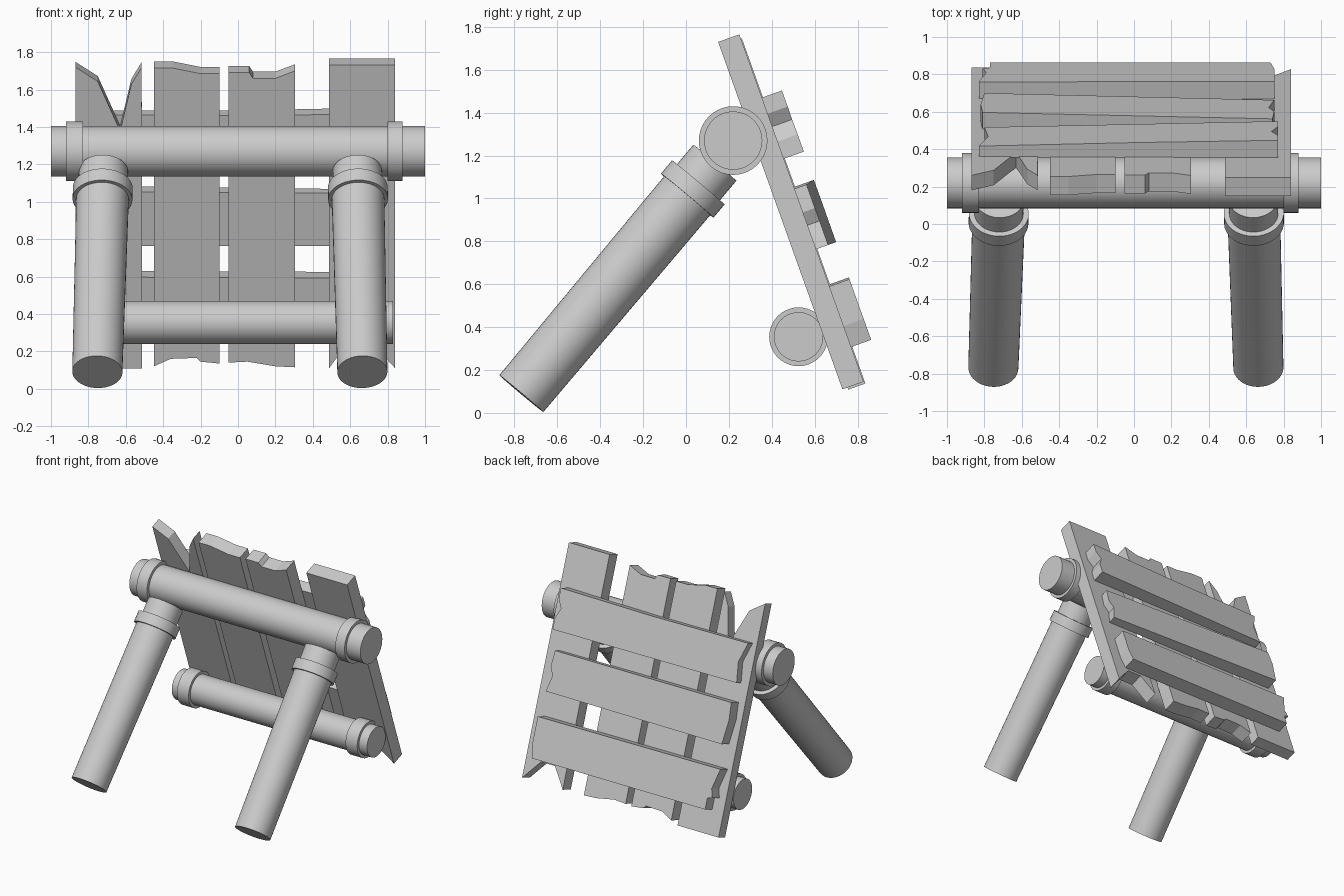
import bpy, bmesh
from mathutils import Vector, Matrix

cube = bpy.data.objects.get("Cube")
if cube:
    bpy.data.objects.remove(cube)

# One plain grey for everything
grey = bpy.data.materials.new("plain_grey")
grey.use_nodes = True
COLOR = (0.6, 0.6, 0.6, 1)
grey.diffuse_color = COLOR
grey.node_tree.nodes["Principled BSDF"].inputs["Base Color"].default_value = COLOR


def finish(name, bm, smooth=False):
    bmesh.ops.recalc_face_normals(bm, faces=bm.faces[:])
    mesh = bpy.data.meshes.new(name)
    bm.to_mesh(mesh)
    bm.free()
    mesh.materials.append(grey)
    obj = bpy.data.objects.new(name, mesh)
    bpy.context.collection.objects.link(obj)
    if smooth:
        bpy.ops.object.select_all(action='DESELECT')
        obj.select_set(True)
        bpy.context.view_layer.objects.active = obj
        bpy.ops.object.shade_smooth_by_angle()
    return obj


def log(name, start, end, r1, r2=None):
    """Round log between two points."""
    start, end = Vector(start), Vector(end)
    axis = end - start
    place = Matrix.Translation((start + end) / 2) @ axis.to_track_quat('Z', 'Y').to_matrix().to_4x4()
    bm = bmesh.new()
    bmesh.ops.create_cone(bm, cap_ends=True, segments=40, radius1=r1,
                          radius2=r2 or r1, depth=axis.length, matrix=place)
    return finish(name, bm, smooth=True)


# Leaning panel frame: "up" along the boards, "back" through their thickness
BASE = Vector((0, 0.769, 0))
UP = Vector((0, -0.337, 0.9416))
BACK = Vector((0, 0.9416, 0.337))


def board(name, outline, depth, thick_right, thick_left):
    """Extrude an (x, height) outline in the leaning panel, tapering along x."""
    bm = bmesh.new()
    verts = [bm.verts.new(BASE + Vector((x, 0, 0)) + UP * (h / UP.z) + BACK * depth)
             for x, h in outline]
    face = bm.faces.new(verts)
    x_min = min(x for x, h in outline)
    x_max = max(x for x, h in outline)
    new = bmesh.ops.extrude_face_region(bm, geom=[face])["geom"]
    for v in new:
        if isinstance(v, bmesh.types.BMVert):
            t = (v.co.x - x_min) / (x_max - x_min)
            v.co += BACK * (thick_right + (thick_left - thick_right) * t)
    return finish(name, bm)


# Horizontal logs with collars near the ends
def beam(name, y, z, x1, x2, radius, collar_radius, collars):
    log(name, (x1, y, z), (x2, y, z), radius)
    for side, (a, b) in zip(("right", "left"), collars):
        log(f"{name}_collar_{side}", (a, y, z), (b, y, z), collar_radius)


beam("top_beam", 0.22, 1.27, -1, 1, 0.136, 0.16, [(-0.92, -0.83), (0.80, 0.88)])
beam("lower_beam", 0.525, 0.355, -0.86, 0.83, 0.115, 0.137, [(-0.8, -0.7), (0.66, 0.76)])

# Slanted front legs: shaft, collar and thinner neck
for side, foot_x, top_x in (("right", -0.752, -0.72), ("left", 0.665, 0.638)):
    foot = Vector((foot_x, -0.768, 0.09))
    way = (Vector((top_x, 0.133, 1.165)) - foot).normalized()
    log(f"leg_{side}", foot, foot + way * 1.23, 0.134, 0.141)
    log(f"leg_collar_{side}", foot + way * 1.205, foot + way * 1.285, 0.16)
    log(f"leg_neck_{side}", foot + way * 1.23, foot + way * 1.405, 0.131)

# Upright planks with broken ends: outline, depth, thickness
planks = {
    "plank_right": ([(-.868, .1), (-.512, .1), (-.515, 1.71), (-.57, 1.62),
                     (-.63, 1.37), (-.75, 1.635), (-.868, 1.71)], 0.025, 0.085),
    "plank_mid_right": ([(-.45, .12), (-.36, .16), (-.22, .165), (-.2, .145), (-.1, .135),
                         (-.1, 1.685), (-.2, 1.685), (-.35, 1.715), (-.45, 1.715)], 0, 0.105),
    "plank_mid_left": ([(-.05, .14), (.05, .145), (.2, .12), (.305, .115), (.305, 1.7),
                        (.2, 1.66), (.08, 1.66), (.06, 1.69), (-.05, 1.69)], 0, 0.105),
    "plank_left": ([(.487, .11), (.59, .25), (.71, .25), (.84, .11),
                    (.84, 1.73), (.487, 1.73)], 0, 0.105),
}
for name, (outline, depth, thick) in planks.items():
    board(name, outline, depth, thick, thick)

# Cross slats on the back with chipped ends: outline, thickness at each end
slats = {
    "slat_top": ([(-.8, 1.15), (.77, 1.15), (.77, 1.23), (.735, 1.3), (.77, 1.36),
                  (.77, 1.435), (0, 1.425), (-.83, 1.43), (-.78, 1.29)], 0.065, 0.1),
    "slat_middle": ([(-.8, .728), (.75, .728), (.72, .84), (.75, .9), (.74, 1.01),
                     (-.81, 1.018), (-.82, .9)], 0.1, 0.06),
    "slat_bottom": ([(-.77, .272), (.73, .272), (.75, .37), (.75, .555), (-.83, .563),
                     (-.79, .42), (-.81, .36), (-.77, .35)], 0.1, 0.1),
}
for name, (outline, thick_right, thick_left) in slats.items():
    board(name, outline, 0.104, thick_right, thick_left)
